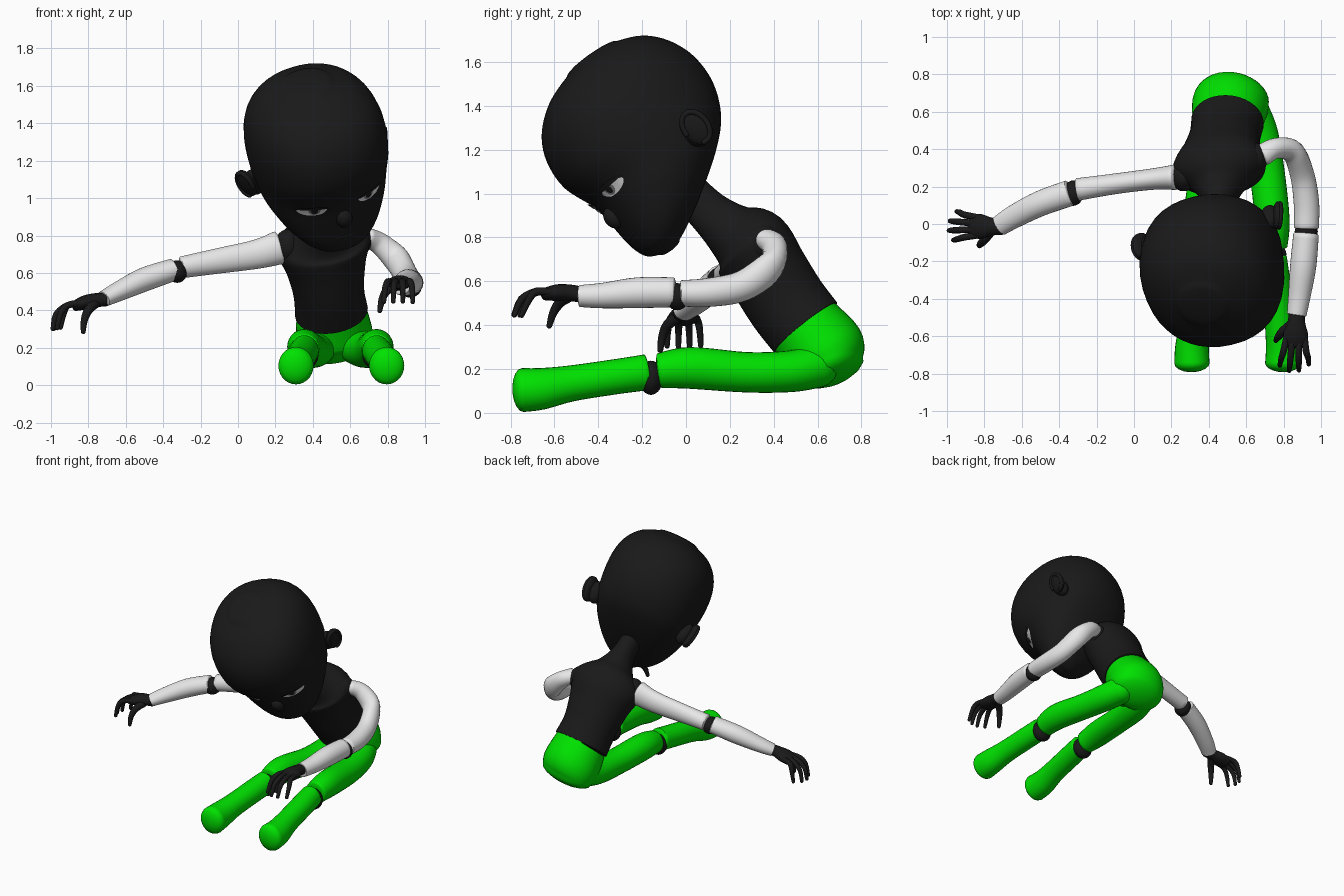
import bpy, bmesh, math
from mathutils import Matrix, Vector
from mathutils.bvhtree import BVHTree

if "Cube" in bpy.data.objects:
    bpy.data.objects.remove(bpy.data.objects["Cube"])


def material(name, rgb):
    m = bpy.data.materials.new(name)
    m.use_nodes = True
    m.diffuse_color = (*rgb, 1)
    m.node_tree.nodes["Principled BSDF"].inputs["Base Color"].default_value = (*rgb, 1)
    return m


BLACK = material("soft black", (0.01, 0.01, 0.01))
GREEN = material("bright green", (0.0, 0.76, 0.0))
WHITE = material("white", (0.8, 0.8, 0.8))
GREY = material("iris grey", (0.2, 0.2, 0.2))


def finish(name, bm, mat, matrix=Matrix()):
    bm.transform(matrix)
    bmesh.ops.recalc_face_normals(bm, faces=bm.faces)
    mesh = bpy.data.meshes.new(name)
    bm.to_mesh(mesh)
    bm.free()
    mesh.materials.append(mat)
    ob = bpy.data.objects.new(name, mesh)
    bpy.context.collection.objects.link(ob)
    bpy.ops.object.select_all(action='DESELECT')
    ob.select_set(True)
    bpy.context.view_layer.objects.active = ob
    bpy.ops.object.shade_smooth_by_angle(angle=math.radians(50))
    return ob


def spline(rows, steps):
    """Smoothly interpolate rows of numbers."""
    out = []
    for i in range(len(rows) - 1):
        p = [rows[max(i - 1, 0)], rows[i], rows[i + 1], rows[min(i + 2, len(rows) - 1)]]
        for s in range(steps):
            t = s / steps
            out.append([b + (c - a) * t / 2 + (a - 2.5 * b + 2 * c - d / 2) * t * t
                        + (1.5 * (b - c) + (d - a) / 2) * t ** 3 for a, b, c, d in zip(*p)])
    return out + [list(rows[-1])]


def loft(name, rows, mat, side=(1, 0, 0), axis=None, domes=(0, 0), n=28, steps=5, power=1, matrix=Matrix()):
    """Tube through rows of x, y, z, half width, half depth; domes round the ends."""
    rows = spline(rows, steps)
    pts = [Vector(r[:3]) for r in rows]
    rings = []
    for i, r in enumerate(rows):
        t = Vector(axis) if axis else (pts[min(i + 1, len(pts) - 1)] - pts[max(i - 1, 0)]).normalized()
        rings.append((pts[i], t, r[3], r[4]))

    def dome(ring, h, sign):
        c, t, w, d = ring
        angles = [math.radians(a) for a in (20, 40, 60, 75, 85)]
        return [(c + t * sign * h * min(w, d) * math.sin(a), t, w * math.cos(a), d * math.cos(a))
                for a in angles]
    if domes[0]:
        rings = dome(rings[0], domes[0], -1)[::-1] + rings
    if domes[1]:
        rings += dome(rings[-1], domes[1], 1)
    circle = [(math.cos(k * math.tau / n), math.sin(k * math.tau / n)) for k in range(n)]
    circle = [[math.copysign(abs(v) ** power, v) for v in uv] for uv in circle]
    bm = bmesh.new()
    loops = []
    for c, t, w, d in rings:
        a = Vector(side)
        a = (a - t * a.dot(t)).normalized()
        b = t.cross(a)
        loops.append([bm.verts.new(c + a * w * u + b * d * v) for u, v in circle])
    for lo, hi in zip(loops, loops[1:]):
        for k in range(n):
            bm.faces.new((lo[k], lo[(k + 1) % n], hi[(k + 1) % n], hi[k]))
    bm.faces.new(loops[0])
    bm.faces.new(loops[-1])
    return finish(name, bm, mat, matrix)


def ball(name, centre, size, mat, matrix=Matrix()):
    bm = bmesh.new()
    bmesh.ops.create_uvsphere(bm, u_segments=24, v_segments=14, radius=1)
    return finish(name, bm, mat, matrix @ Matrix.Translation(centre) @ Matrix.Diagonal((*size, 1)))


def frame(origin, x, y):
    x = Vector(x).normalized()
    y = Vector(y)
    y = (y - x * y.dot(x)).normalized()
    z = x.cross(y)
    return Matrix.Translation(origin) @ Matrix((x, y, z)).transposed().to_4x4()


# Head, tilted forward and turned; its own frame is centred between the ears
HEAD = frame((0.415, -0.065, 1.185), (0.933, 0.214, 0.29), (-0.325, 0.79, 0.52))
outline = [(-.355, -.33, -.22, .07), (-.32, -.38, -.15, .15), (-.24, -.405, -.02, .235), (-.12, -.415, .15, .31),
           (0, -.43, .27, .35), (.15, -.495, .335, .37), (.3, -.49, .335, .367), (.42, -.43, .285, .33),
           (.51, -.32, .20, .25), (.56, -.19, .09, .14)]
head = loft("head", [(0, (f + b) / 2, z, w, (b - f) / 2) for z, f, b, w in outline], BLACK,
            axis=(0, 0, 1), domes=(.3, .15), n=40, power=.92, matrix=HEAD)
ball("nose", (0, -.41, -.1), (.045, .045, .055), BLACK, HEAD)
ball("upper_lip", (0, -.392, -.22), (.08, .018, .013), BLACK, HEAD)
ball("lower_lip", (0, -.385, -.245), (.06, .02, .016), BLACK, HEAD)

tree = BVHTree.FromPolygons([v.co for v in head.data.vertices], [p.vertices for p in head.data.polygons])


def face_patch(name, cx, cz, half, top, bottom, lift, mat):
    """Thin lens-shaped plate that follows the face."""
    bm = bmesh.new()
    forward = HEAD.to_3x3() @ Vector((0, -1, 0))
    cols = []
    for i in range(13):
        u = (i / 6 - 1) * .99
        arc = math.sqrt(1 - u * u)
        col = []
        for j in range(6):
            z = cz + top * arc + (bottom - top) * arc * j / 5
            hit = tree.ray_cast(HEAD @ Vector((cx + half * u, -1, z)), -forward)[0]
            col.append(bm.verts.new(hit + forward * lift))
        cols.append(col)
    for a, b in zip(cols, cols[1:]):
        for j in range(5):
            bm.faces.new((a[j], b[j], b[j + 1], a[j + 1]))
    finish(name, bm, mat)


for s, label in ((1, "left"), (-1, "right")):
    # Narrow eyes
    face_patch(label + "_eye", s * .165, 0, .075, .018, -.036, .004, WHITE)
    face_patch(label + "_iris", s * .155, 0, .03, .018, -.03, .006, GREY)
    face_patch(label + "_pupil", s * .155, 0, .018, .016, -.022, .008, BLACK)
    face_patch(label + "_eyelid", s * .165, .01, .085, .022, -.002, .009, BLACK)
    # Ears flare outward at the back
    ear = HEAD @ Matrix.Translation((s * .385, .03, -.01)) @ Matrix.Rotation(s * -.5, 4, 'Z') \
        @ Matrix.Rotation(s * .15, 4, 'Y')
    ball(label + "_ear", (0, 0, 0), (.025, .065, .09), BLACK, ear)
    rim = [(s * .012, .055 * math.cos(a), .078 * math.sin(a), .013, .013)
           for a in [math.radians(d) for d in range(-100, 181, 20)]]
    loft(label + "_ear_rim", rim, BLACK, domes=(1, 1), n=10, steps=2, matrix=ear)
    ball(label + "_ear_root", (s * -.035, -.025, -.01), (.05, .055, .08), BLACK, ear)

# Neck and torso, leaning forward with turned shoulders
loft("torso", [(.43, -.02, 1.04, .075, .09), (.45, .10, .92, .08, .1), (.455, .20, .835, .14, .13),
               (.455, .29, .765, .25, .185), (.47, .375, .635, .215, .185), (.485, .46, .50, .19, .185),
               (.50, .545, .39, .196, .183)], BLACK, side=(.95, .24, .04), n=36)
ball("right_shoulder", (.265, .25, .745), (.07, .075, .088), BLACK)
ball("left_shoulder", (.645, .35, .775), (.07, .085, .085), BLACK)

# Pelvis
loft("pelvis", [(.49, .53, .41, .18, .17), (.50, .55, .385, .188, .175), (.515, .635, .275, .205, .19),
                (.53, .67, .205, .195, .15)], GREEN, domes=(0, .45), n=36)

# Legs: thigh, knee ball and rounded shin for each side
for label, hip, mid, knee, foot in (("left", .625, .71, .74, .795), ("right", .43, .39, .355, .31)):
    loft(label + "_thigh", [(hip, .60, .215, .1, .1), (hip * .5 + mid * .5, .48, .19, .103, .095),
                            (mid, .28, .185, .095, .092), (knee, .02, .205, .092, .095),
                            (knee, -.12, .192, .08, .08)], GREEN, domes=(.9, .15))
    ball(label + "_knee", (knee, -.16, .16), (.075, .055, .078), BLACK)
    loft(label + "_shin", [(knee, -.18, .185, .077, .082), (knee * .7 + foot * .3, -.32, .165, .08, .08),
                           (knee * .3 + foot * .7, -.52, .135, .08, .082), (foot, -.66, .11, .09, .095),
                           (foot, -.745, .104, .094, .1)], GREEN, domes=(.15, .5))

# Sleeves with elbow balls
loft("right_upper_sleeve", [(.22, .25, .735, .09, .068), (.10, .24, .70, .078, .057), (-.10, .215, .665, .068, .055),
                            (-.30, .185, .63, .058, .06)], WHITE, side=(0, 0, 1), domes=(.3, .15))
ball("right_elbow", (-.325, .165, .607), (.055, .068, .06), BLACK)
loft("right_lower_sleeve", [(-.345, .165, .617, .06, .07), (-.50, .11, .565, .064, .068),
                            (-.64, .04, .50, .052, .062), (-.72, -.01, .46, .042, .055)],
     WHITE, side=(0, 0, 1), domes=(.15, .1))
loft("left_upper_sleeve", [(.69, .37, .79, .05, .06), (.76, .405, .755, .06, .055), (.85, .385, .67, .072, .06),
                           (.90, .26, .58, .07, .065), (.922, .11, .55, .066, .068), (.922, -.02, .545, .06, .066)],
     WHITE, side=(0, .3, 1), domes=(.5, .15))
ball("left_elbow", (.921, -.04, .53), (.062, .055, .062), BLACK)
loft("left_lower_sleeve", [(.92, -.055, .55, .068, .068), (.905, -.22, .548, .07, .07),
                           (.885, -.38, .535, .058, .06), (.87, -.485, .533, .05, .052)],
     WHITE, side=(0, 0, 1), domes=(.15, .1))


def hand(label, matrix, flip):
    """Hand reaching along local x, thumb toward -y times flip, palm down."""
    loft(label + "_palm", [(-.02, 0, 0, .042, .036), (.04, 0, .005, .048, .038), (.10, 0, .002, .066, .038),
                           (.155, 0, -.008, .062, .028)], BLACK, side=(0, 1, 0), domes=(0, .6),
         n=20, matrix=matrix)
    for i, finger in enumerate(("index", "middle", "ring", "little")):
        y = (i - 1.5) * .032 * flip
        reach = (.265, .29, .285, .25)[i]
        loft(f"{label}_{finger}_finger",
             [(.12, y, .002, .018, .018), (.19, y * 1.25, .002, .018, .018),
              (reach - .03, y * 1.5, -.035, .016, .016), (reach, y * 1.6, -.11, .012, .012)],
             BLACK, side=(0, 1, 0), domes=(0, 1), n=12, steps=3, matrix=matrix)
    loft(label + "_thumb", [(.045, -.02 * flip, -.01, .028, .028), (.085, -.07 * flip, -.04, .024, .024),
                            (.115, -.095 * flip, -.09, .019, .019), (.13, -.105 * flip, -.15, .013, .013)],
         BLACK, side=(0, 1, 0), domes=(0, 1), n=12, steps=3, matrix=matrix)


hand("right", frame((-.72, -.015, .455), (-.96, .02, -.15), (0, -1, 0)), -1)
hand("left", frame((.87, -.49, .54), (-.05, -1, .06), (1, 0, 0)), 1)
